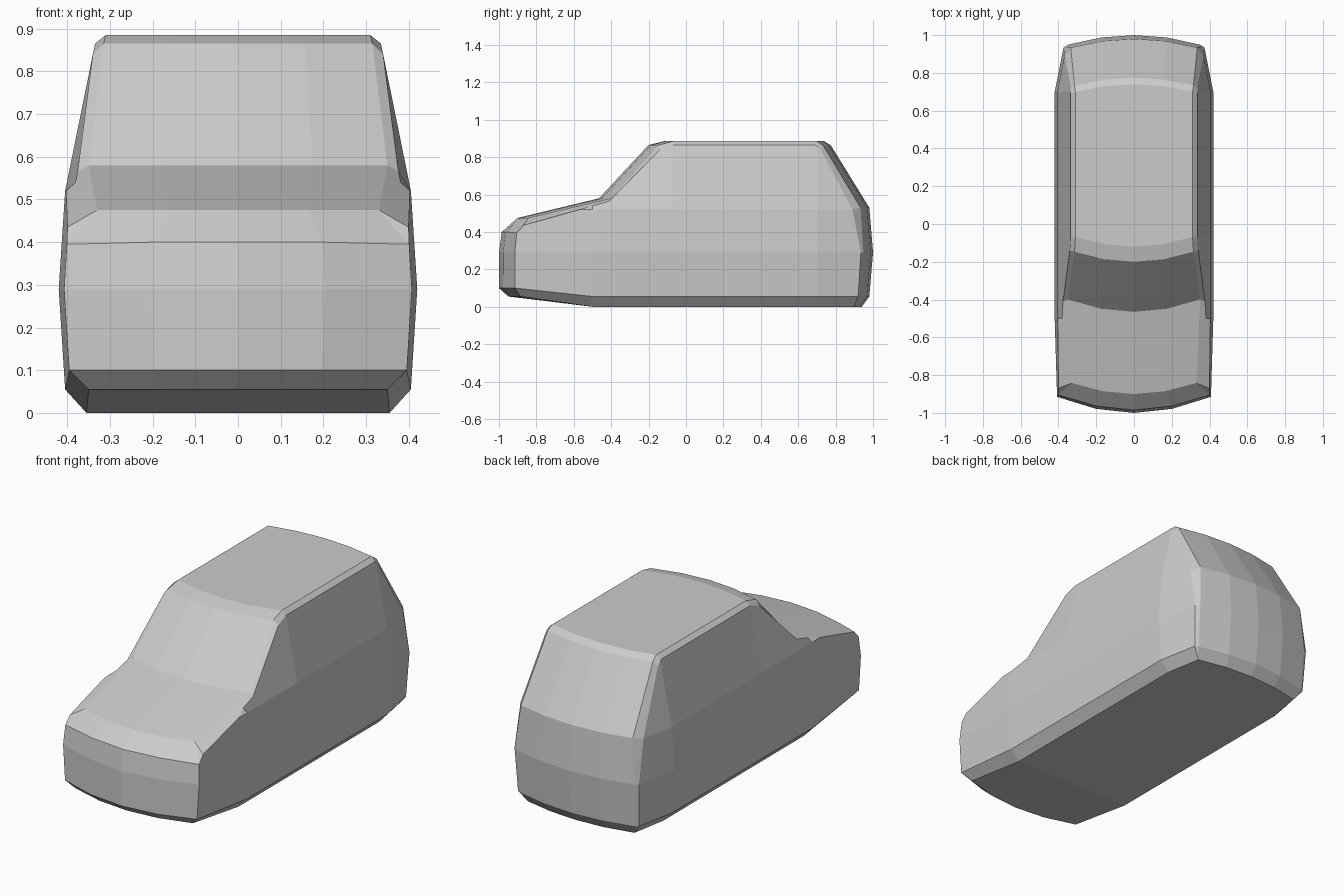
import bpy, bmesh

default = bpy.data.objects.get("Cube")
if default:
    bpy.data.objects.remove(default, do_unlink=True)

# Stations round the body: centre y, z, panel edge x, then side shoulder y, z
STATIONS = [
    (-0.50, 0.0, 0.355, -0.50, 0.055),     # floor, front kink
    (-0.95, 0.055, 0.35, -0.915, 0.10),    # chin
    (-1.0, 0.10, 0.397, -0.915, 0.10),     # nose bottom
    (-1.0, 0.29, 0.408, -0.915, 0.29),     # nose middle
    (-0.985, 0.40, 0.397, -0.905, 0.395),  # nose top
    (-0.90, 0.475, 0.33, -0.87, 0.435),    # bonnet front
    (-0.465, 0.58, 0.35, -0.41, 0.565),    # windscreen base
    (-0.20, 0.865, 0.315, -0.14, 0.84),    # windscreen top
    (-0.12, 0.885, 0.31, -0.07, 0.865),    # roof front
    (0.74, 0.885, 0.31, 0.69, 0.865),      # roof rear
    (0.775, 0.862, 0.315, 0.72, 0.84),     # rear window top
    (0.98, 0.53, 0.335, 0.89, 0.52),       # rear window base
    (1.0, 0.29, 0.35, 0.935, 0.29),        # tail middle
    (0.98, 0.055, 0.345, 0.92, 0.055),     # tail bottom
    (0.94, 0.0, 0.32, 0.92, 0.055),        # floor, rear edge
    (0.70, 0.0, 0.355, 0.70, 0.055),       # floor, rear kink
]
WIDTHS = [(0.0, 0.402), (0.055, 0.405), (0.29, 0.42), (0.52, 0.405), (0.865, 0.335), (1, 0.31)]


def side_width(y, z):
    """Half width of the body side, narrowing towards both ends."""
    for (z0, w0), (z1, w1) in zip(WIDTHS, WIDTHS[1:]):
        if z <= z1:
            w = w0 + (w1 - w0) * (z - z0) / (z1 - z0)
            break
    w *= 1 - 0.11 * max(0, y - 0.7) / 0.23
    w *= 1 - 0.03 * max(0, -0.5 - y) / 0.415
    if y < -0.3 and z > 0.53:
        w -= 0.02
    return w


def crown(x, y, z):
    """Bow the front and rear panels in plan."""
    if z == 0 and y < 0.8:
        return y
    bow = (x / 0.41) ** 2
    return y + 0.09 * bow if y < 0 else y - 0.07 * bow


# Half of the body shell, lofted from the centre line to the shoulder
bm = bmesh.new()
rings = []
for share in (0, 0.5, 1):
    rings.append([bm.verts.new((ex * share, crown(ex * share, y, z), z))
                  for y, z, ex, sy, sz in STATIONS])
rings.append([bm.verts.new((0.5, sy, sz)) for y, z, ex, sy, sz in STATIONS])
count = len(STATIONS)
for inner, outer in zip(rings, rings[1:]):
    for i in range(count):
        j = (i + 1) % count
        bm.faces.new((inner[i], inner[j], outer[j], outer[i]))

# Flat side panel, cut along the waist, belt and door lines, then shaped
loop = []
for v in rings[-1]:
    if not loop or (v.co - loop[-1].co).length > 0.001:
        loop.append(v)
bm.faces.new(loop)
bmesh.ops.remove_doubles(bm, verts=bm.verts[:], dist=0.0005)
cuts = [((0, 0, 0.29), (0, 0, 1)), ((0, 0, 0.52), (0, 0, 1)),
        ((0, -0.5, 0), (0, 1, 0)), ((0, -0.07, 0), (0, 1, 0)), ((0, 0.7, 0), (0, 1, 0))]
for point, normal in cuts:
    panel = [f for f in bm.faces if all(v.co.x > 0.49 for v in f.verts)]
    geom = set(panel)
    for f in panel:
        geom.update(f.edges)
        geom.update(f.verts)
    bmesh.ops.bisect_plane(bm, geom=list(geom), dist=0.0001, plane_co=point, plane_no=normal)
for v in bm.verts:
    if v.co.x > 0.49:
        v.co.x = side_width(v.co.y, v.co.z)
bmesh.ops.remove_doubles(bm, verts=bm.verts[:], dist=0.012)
bmesh.ops.recalc_face_normals(bm, faces=bm.faces[:])

mesh = bpy.data.meshes.new("car_body")
bm.to_mesh(mesh)
bm.free()
body = bpy.data.objects.new("car_body", mesh)
bpy.context.collection.objects.link(body)
mirror = body.modifiers.new("mirror", "MIRROR")
mirror.use_clip = True

# Plain grey paint
paint = bpy.data.materials.new("grey_paint")
paint.use_nodes = True
grey = (0.6, 0.6, 0.6, 1)
paint.diffuse_color = grey
paint.node_tree.nodes["Principled BSDF"].inputs["Base Color"].default_value = grey
mesh.materials.append(paint)
